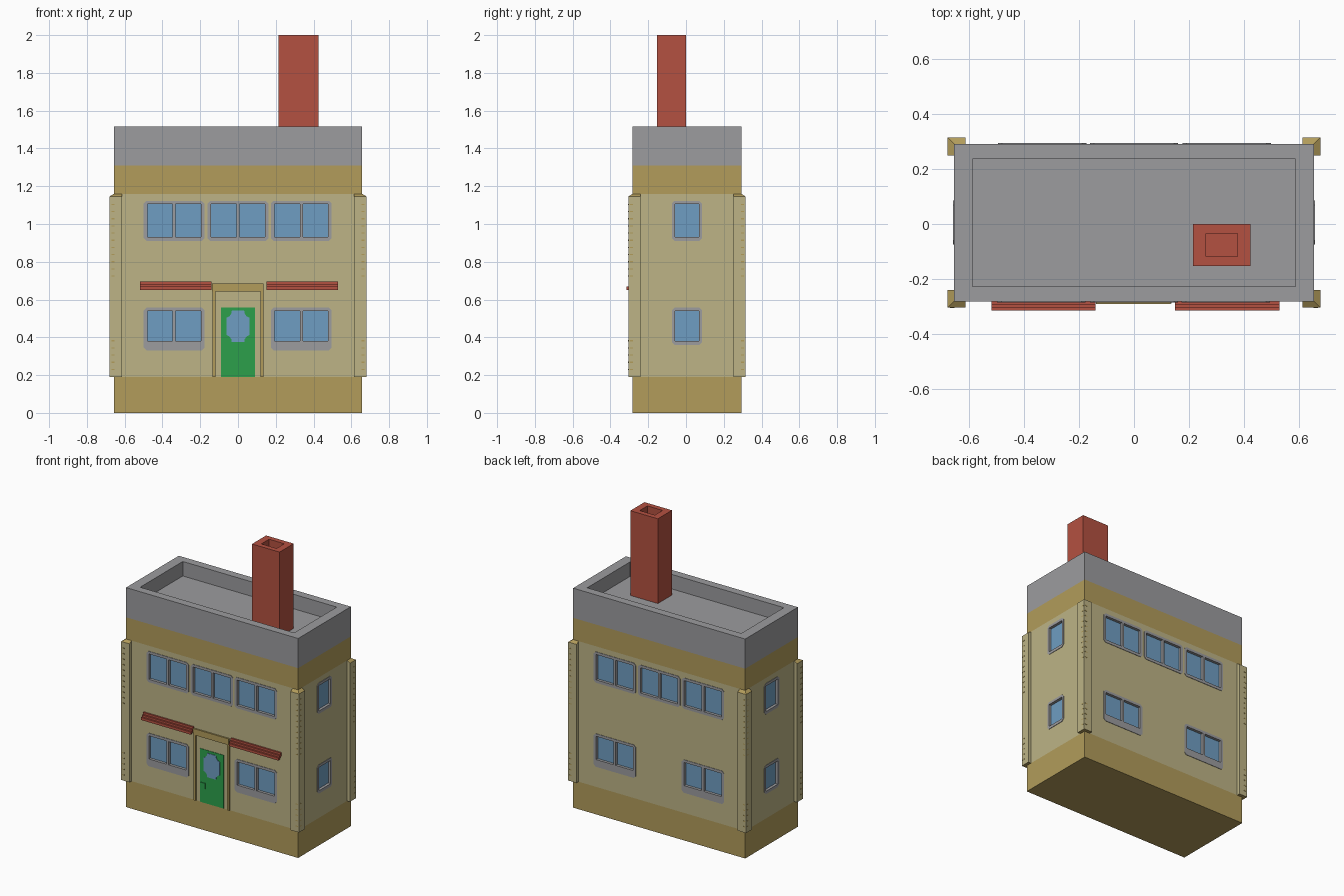
import bpy, bmesh
from math import pi, copysign
from mathutils import Matrix, Vector

cube = bpy.data.objects.get("Cube")
if cube:
    bpy.data.objects.remove(cube, do_unlink=True)


def material(name, rgb):
    lin = [((c / 255 + 0.055) / 1.055) ** 2.4 for c in rgb] + [1]
    m = bpy.data.materials.new(name)
    m.use_nodes = True
    m.diffuse_color = lin
    m.node_tree.nodes["Principled BSDF"].inputs["Base Color"].default_value = lin
    return m


BEIGE = material("beige_wall", (189, 180, 134))
TAN = material("tan_stone", (178, 156, 91))
GREY = material("grey_concrete", (156, 156, 159))
GLASS = material("blue_glass", (111, 158, 194))
RED = material("red_brick", (180, 81, 65))
GREEN = material("green_door", (44, 160, 75))

HX, HY, CY = 0.657, 0.2875, 0.005      # body half sizes and centre in y
CENTRE = Matrix.Translation((0, CY, 0))
DEPTH = 0.02                           # window recess


def finish(name, bm, *mats):
    bmesh.ops.recalc_face_normals(bm, faces=bm.faces)
    me = bpy.data.meshes.new(name)
    bm.to_mesh(me)
    bm.free()
    for m in mats:
        me.materials.append(m)
    ob = bpy.data.objects.new(name, me)
    bpy.context.collection.objects.link(ob)
    return ob


def prism(bm, pts, a, b, place, mat=0):
    """Extrude an (x, z) outline from y = a to y = b, then place it."""
    lo = [bm.verts.new(place @ Vector((x, a, z))) for x, z in pts]
    hi = [bm.verts.new(place @ Vector((x, b, z))) for x, z in pts]
    n = len(pts)
    faces = [bm.faces.new(lo), bm.faces.new(hi[::-1])]
    faces += [bm.faces.new((lo[i], hi[i], hi[(i + 1) % n], lo[(i + 1) % n])) for i in range(n)]
    for f in faces:
        f.material_index = mat


def rect(x0, x1, z0, z1, cut=0.0):
    if not cut:
        return [(x0, z0), (x1, z0), (x1, z1), (x0, z1)]
    c = cut
    return [(x0 + c, z0), (x1 - c, z0), (x1, z0 + c), (x1, z1 - c),
            (x1 - c, z1), (x0 + c, z1), (x0, z1 - c), (x0, z0 + c)]


def side(turn):
    """Matrix for one wall: its surface becomes local y = 0, outside is -y."""
    d = HX if turn % 2 else HY
    return CENTRE @ Matrix.Rotation(turn * pi / 2, 4, 'Z') @ Matrix.Translation((0, -d, 0))


FRONT = side(0)


def block(name, z0, z1, mat):
    bm = bmesh.new()
    prism(bm, rect(-HX, HX, z0, z1), -HY, HY, CENTRE)
    return finish(name, bm, mat)


def hollow_block(name, cx, cy, hx, hy, ix, iy, z0, z1, floor, mat):
    """Box whose top has a recess of half size ix, iy down to floor."""
    bm = bmesh.new()
    prism(bm, rect(-hx, hx, z0, z1), -hy, hy, Matrix())
    top = max(bm.faces, key=lambda f: f.calc_center_median().z)
    bmesh.ops.inset_region(bm, faces=[top], thickness=0.02)
    for v in top.verts:
        v.co.x, v.co.y = copysign(ix, v.co.x), copysign(iy, v.co.y)
    low = bmesh.ops.extrude_face_region(bm, geom=[top])["geom"]
    for v in low:
        if isinstance(v, bmesh.types.BMVert):
            v.co.z = floor
    if top.is_valid:
        bmesh.ops.delete(bm, geom=[top], context='FACES_ONLY')
    bmesh.ops.translate(bm, verts=bm.verts, vec=(cx, cy, 0))
    return finish(name, bm, mat)


# Main building, stacked by storey
block("base", 0, 0.19, TAN)
walls = block("walls", 0.19, 1.16, BEIGE)
walls.data.materials.append(GREY)
block("upper_band", 1.16, 1.31, TAN)
hollow_block("roof_parapet", 0, CY, HX, HY, 0.588, 0.2325, 1.31, 1.515, 1.415, GREY)
hollow_block("chimney", 0.32, -0.077, 0.105, 0.077, 0.058, 0.042, 1.4, 2.0, 1.88, RED)

# Windows: (turn, frame outline, panes)
UPPER, LOWER = (0.93, 1.105), (0.38, 0.54)
windows = []
for turn in (0, 2):
    for cx, (z0, z1), sill in ((-0.338, UPPER, 0.02), (0, UPPER, 0.02), (0.335, UPPER, 0.02),
                               (-0.338, LOWER, 0.05), (0.335, LOWER, 0.05)):
        panes = [(cx + s - 0.067, cx + s + 0.067, z0, z1) for s in (-0.075, 0.075)]
        windows.append((turn, (cx - 0.161, cx + 0.161, z0 - sill, z1 + 0.018), panes))
for turn in (1, 3):
    for z0, z1 in (UPPER, LOWER):
        windows.append((turn, (-0.08, 0.08, z0 - 0.02, z1 + 0.018), [(-0.064, 0.064, z0, z1)]))

frames, glass, cuts = bmesh.new(), bmesh.new(), bmesh.new()
for turn, outline, panes in windows:
    prism(frames, rect(*outline, cut=0.015), -0.003, 0.004, side(turn))
    for p in panes:
        prism(cuts, rect(*p), -0.05, DEPTH, side(turn), mat=1)
        prism(glass, rect(*p), DEPTH - 0.004, DEPTH + 0.002, side(turn))
frame_ob = finish("window_frames", frames, GREY)
finish("window_glass", glass, GLASS)
cutter = finish("window_cutter", cuts, BEIGE, GREY)
cutter.hide_render = True

# Cut the openings and keep the result
for ob in (walls, frame_ob):
    mod = ob.modifiers.new("openings", 'BOOLEAN')
    mod.operation, mod.solver, mod.object = 'DIFFERENCE', 'EXACT', cutter
    bpy.context.view_layer.update()
    deps = bpy.context.evaluated_depsgraph_get()
    me = bpy.data.meshes.new_from_object(ob.evaluated_get(deps))
    ob.modifiers.clear()
    ob.data = me
bpy.data.objects.remove(cutter, do_unlink=True)

# Corner strips: L-shaped, with a sloped stone cap
T, LEG = 0.0225, 0.042
for sx, xname in ((1, "left"), (-1, "right")):
    for sy, yname in ((-1, "front"), (1, "back")):
        bm = bmesh.new()
        outer = [(HX - LEG, HY + T), (HX + T, HY + T), (HX + T, HY - LEG)]
        inner = [(HX - LEG, HY), (HX, HY), (HX, HY - LEG)]

        def row(pts, z):
            return [bm.verts.new((sx * x, sy * y + CY, z)) for x, y in pts]
        ob_, ot, ib, it = row(outer, 0.19), row(outer, 1.146), row(inner, 0.19), row(inner, 1.16)
        for i in (0, 1):
            bm.faces.new((ob_[i], ob_[i + 1], ot[i + 1], ot[i]))
            bm.faces.new((ib[i], ib[i + 1], it[i + 1], it[i]))
            for a, b in ((ot, it), (ob_, ib)):
                bm.faces.new((a[i], a[i + 1], b[i + 1], b[i])).material_index = 1
        for i in (0, 2):
            bm.faces.new((ob_[i], ot[i], it[i], ib[i]))
        finish(f"corner_strip_{yname}_{xname}", bm, BEIGE, TAN)

# Small mortar marks on the corner strips
bm = bmesh.new()
for turn in range(4):
    edge = (HY if turn % 2 else HX) + 0.006
    for i in range(24):
        z = 0.23 + 0.038 * i
        if 0.42 < z < 0.72:
            continue
        for s in (-1, 1):
            prism(bm, rect(s * edge - 0.008, s * edge + 0.008, z - 0.003, z + 0.003),
                  -T - 0.001, -T + 0.001, side(turn))
finish("corner_marks", bm, TAN)

# Door with a notched pane and a square handle
bm = bmesh.new()
prism(bm, rect(-0.09, 0.09, 0.19, 0.558), -0.003, 0.002, FRONT)
prism(bm, rect(-0.084, -0.048, 0.29, 0.328), -0.008, 0, FRONT)
finish("door", bm, GREEN)
quarter = [(0.062, 0.045), (0.047, 0.052), (0.036, 0.066), (0.033, 0.083)]
half = quarter + [(-x, z) for x, z in reversed(quarter)]
pane = half + [(-x, -z) for x, z in half]
bm = bmesh.new()
prism(bm, [(x, z + 0.458) for x, z in pane], -0.006, 0, FRONT)
finish("door_glass", bm, GLASS)

# Door surround
bm = bmesh.new()
for s in (-1, 1):
    prism(bm, rect(s * 0.128 - 0.008, s * 0.128 + 0.008, 0.19, 0.642), -0.008, 0, FRONT)
prism(bm, rect(-0.138, 0.134, 0.642, 0.685), -0.01, 0, FRONT)
finish("door_surround", bm, TAN)

# Stepped awnings beside the door
steps = [(0, 0.695), (0.011, 0.695), (0.011, 0.681), (0.022, 0.681),
         (0.022, 0.668), (0.0325, 0.668), (0.0325, 0.65), (0.024, 0.65), (0, 0.672)]
for name, x0, x1 in (("awning_right", -0.52, -0.14), ("awning_left", 0.15, 0.53)):
    bm = bmesh.new()
    prism(bm, steps, x0, x1, FRONT @ Matrix.Rotation(-pi / 2, 4, 'Z'))
    finish(name, bm, RED)
